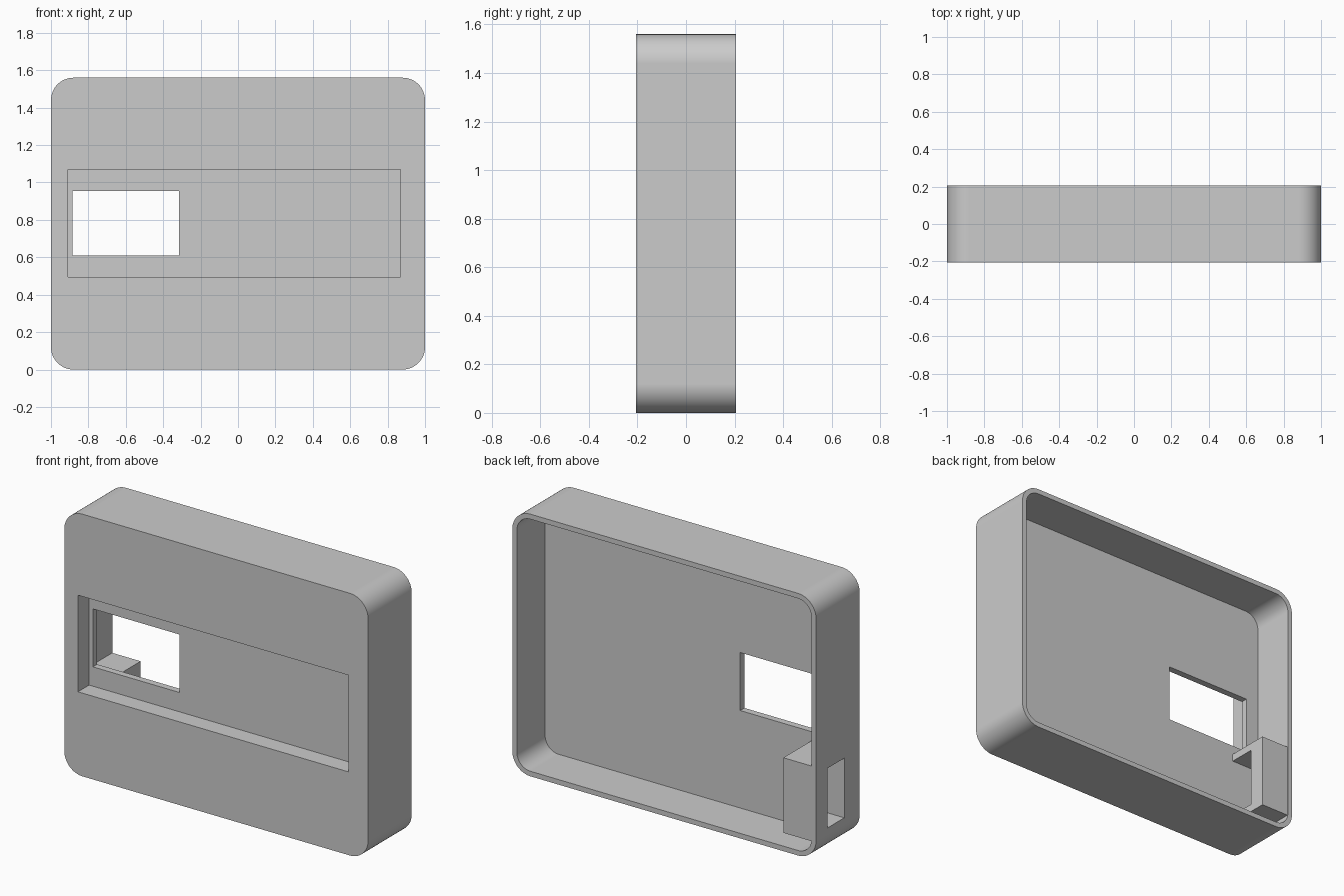
import bpy
import bmesh
import math

if "Cube" in bpy.data.objects:
    bpy.data.objects.remove(bpy.data.objects["Cube"], do_unlink=True)

HEIGHT = 1.56
DEPTH = 0.205
WALL = 0.03
INNER_FRONT = -0.06

grey = bpy.data.materials.new("light grey plastic")
grey.use_nodes = True
colour = (0.6, 0.6, 0.6, 1)
grey.diffuse_color = colour
grey.node_tree.nodes["Principled BSDF"].inputs["Base Color"].default_value = colour


def finish(name, bm):
    bmesh.ops.recalc_face_normals(bm, faces=bm.faces)
    mesh = bpy.data.meshes.new(name)
    bm.to_mesh(mesh)
    bm.free()
    mesh.materials.append(grey)
    obj = bpy.data.objects.new(name, mesh)
    bpy.context.collection.objects.link(obj)
    return obj


def slab(name, xs, ys, zs, radius=0, steps=16):
    """Block between limits, optionally with rounded corners in the x-z plane."""
    bm = bmesh.new()
    corners = [(xs[1], zs[1], -1, -1), (xs[0], zs[1], 1, -1),
               (xs[0], zs[0], 1, 1), (xs[1], zs[0], -1, 1)]
    ring = []
    for quarter, (x, z, dx, dz) in enumerate(corners):
        if not radius:
            ring.append(bm.verts.new((x, ys[0], z)))
            continue
        for i in range(steps + 1):
            a = math.pi / 2 * (quarter + i / steps)
            ring.append(bm.verts.new((x + radius * (dx + math.cos(a)), ys[0],
                                      z + radius * (dz + math.sin(a)))))
    face = bm.faces.new(ring)
    extruded = bmesh.ops.extrude_face_region(bm, geom=[face])["geom"]
    for v in extruded:
        if isinstance(v, bmesh.types.BMVert):
            v.co.y = ys[1]
    return finish(name, bm)


def combine(target, tool, operation):
    mod = target.modifiers.new(operation, "BOOLEAN")
    mod.operation = operation
    mod.solver = "EXACT"
    mod.object = tool
    bpy.context.view_layer.objects.active = target
    bpy.ops.object.modifier_apply(modifier=mod.name)
    bpy.data.objects.remove(tool, do_unlink=True)


# Rounded case, hollowed from the back
case = slab("open_back_case", (-1, 1), (-DEPTH, DEPTH), (0, HEIGHT), 0.12)
cavity = slab("cavity_cutter", (WALL - 1, 1 - WALL), (INNER_FRONT, 0.4),
              (WALL, HEIGHT - WALL), 0.09)
combine(case, cavity, "DIFFERENCE")

# Connector sleeve joined to the side wall and front panel
sleeve = slab("connector_sleeve", (-0.985, -0.783), (-0.08, 0.203), (0.108, 0.555))
combine(case, sleeve, "UNION")

# Front recess, through window and side slot
cutters = [
    ("front_recess_cutter", (-0.91, 0.87), (-0.4, -0.1), (0.495, 1.07)),
    ("window_cutter", (-0.885, -0.315), (-0.3, 0), (0.61, 0.955)),
    ("side_slot_cutter", (-1.2, -0.7), (INNER_FRONT, 0.1), (0.155, 0.51)),
]
for name, xs, ys, zs in cutters:
    combine(case, slab(name, xs, ys, zs), "DIFFERENCE")

# Smooth corners with crisp edges
bpy.ops.object.select_all(action="DESELECT")
case.select_set(True)
bpy.context.view_layer.objects.active = case
bpy.ops.object.shade_smooth_by_angle(angle=math.radians(30))
weighted = case.modifiers.new("flat panel normals", "WEIGHTED_NORMAL")
weighted.keep_sharp = True
